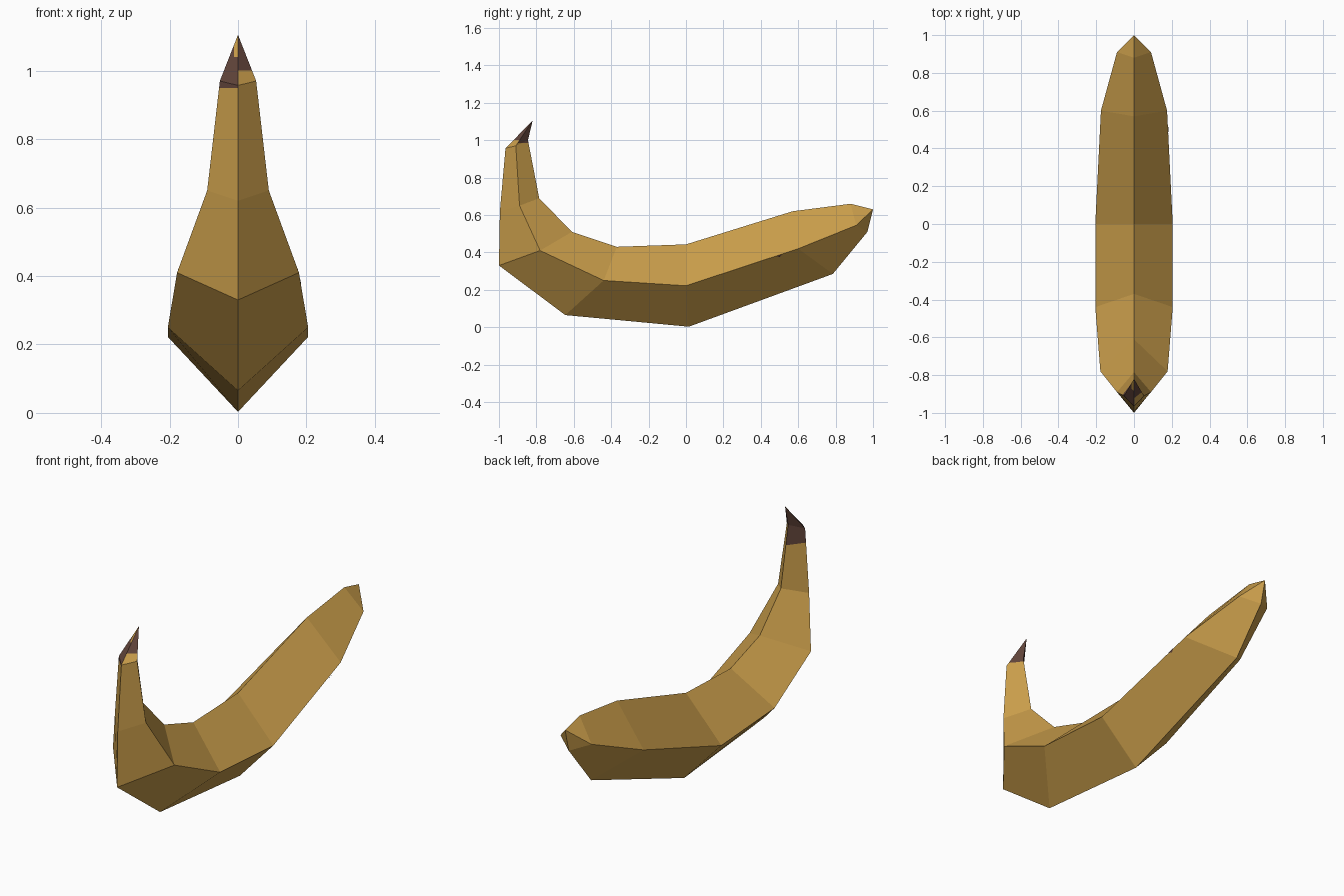
import bpy
import bmesh
from mathutils import Vector

cube = bpy.data.objects.get("Cube")
if cube:
    bpy.data.objects.remove(cube, do_unlink=True)


def make_material(name, color):
    mat = bpy.data.materials.new(name)
    mat.use_nodes = True
    mat.diffuse_color = (*color, 1)
    mat.node_tree.nodes["Principled BSDF"].inputs["Base Color"].default_value = (*color, 1)
    return mat


peel = make_material("golden peel", (0.59, 0.34, 0.07))
bark = make_material("dark brown stem", (0.115, 0.056, 0.041))


def finish(name, bm):
    mesh = bpy.data.meshes.new(name)
    bm.to_mesh(mesh)
    bm.free()
    mesh.materials.append(peel)
    mesh.materials.append(bark)
    obj = bpy.data.objects.new(name, mesh)
    bpy.context.collection.objects.link(obj)


# Diamond sections from blossom end to stem:
# inner edge (y, z), half width with side edge (x, y, z), outer edge (y, z)
SECTIONS = [
    ((0.88, 0.66), (0.09, 0.91, 0.545), (0.97, 0.51)),
    ((0.57, 0.62), (0.175, 0.60, 0.42), (0.785, 0.285)),
    ((0.0, 0.443), (0.205, 0.0, 0.222), (0.015, 0.003)),
    ((-0.37, 0.43), (0.205, -0.44, 0.25), (-0.645, 0.065)),
    ((-0.61, 0.51), (0.178, -0.78, 0.41), (-1.0, 0.33)),
    ((-0.785, 0.69), (0.09, -0.89, 0.65), (-0.995, 0.62)),
    ((-0.845, 1.0), (0.053, -0.91, 0.97), (-0.965, 0.957)),
]
BLOSSOM_TIP = (0, 1.0, 0.63)
STEM_TIP = (0, -0.82, 1.105)

# Fruit body, lofted through the sections and closed at both tips
bm = bmesh.new()
rings = []
for inner, (x, y, z), outer in SECTIONS:
    points = [(0, *inner), (x, y, z), (0, *outer), (-x, y, z)]
    rings.append([bm.verts.new(p) for p in points])

quarters = [[], [], [], []]  # stem faces: inner +x, outer +x, outer -x, inner -x
for ring, following in zip(rings, rings[1:]):
    for i in range(4):
        j = (i + 1) % 4
        face = bm.faces.new((ring[i], ring[j], following[j], following[i]))
        if following is rings[-1]:
            quarters[i].append(face)
for ring, tip in ((rings[0], BLOSSOM_TIP), (rings[-1], STEM_TIP)):
    apex = bm.verts.new(tip)
    for i in range(4):
        face = bm.faces.new((ring[i], ring[(i + 1) % 4], apex))
        if tip is STEM_TIP:
            quarters[i].append(face)
bmesh.ops.recalc_face_normals(bm, faces=bm.faces[:])


def split(faces, co, normal):
    """Cut the faces with a plane and return all of their pieces."""
    geom = set(faces)
    for f in faces:
        geom.update(f.edges)
        geom.update(f.verts)
    cut = bmesh.ops.bisect_plane(bm, geom=list(geom), dist=1e-5, plane_co=co, plane_no=normal)
    return [g for g in cut["geom"] if isinstance(g, bmesh.types.BMFace)]


# Brown stem end, starting at its own height on each quarter
for i, start in enumerate((0.985, 1.0, 0.95, 0.90)):
    pieces = split(quarters[i], (0, 0, start), (0, 0, 1))
    for face in pieces:
        face.material_index = int(face.calc_center_median().z > start)
    if i == 2:
        # Golden streak beside the ridge
        upper = split([f for f in pieces if f.material_index], (0, 0, 1.04), (0, 0, 1))
        upper = [f for f in upper if f.calc_center_median().z > 1.04]
        for face in split(upper, (-0.012, 0, 0), (1, 0, 0)):
            if face.calc_center_median().x > -0.012:
                face.material_index = 0
finish("fruit", bm)

# Small brown fleck just under the side edge
bm = bmesh.new()
edge_a, edge_b = Vector((0.175, 0.60, 0.42)), Vector((0.205, 0, 0.222))
start, end = edge_a.lerp(edge_b, 0.14), edge_a.lerp(edge_b, 0.20)
low = start.lerp(end, 0.4) + Vector((-0.006, 0, -0.01))
fleck = bm.faces.new([bm.verts.new(p + Vector((0.003, 0, -0.002))) for p in (start, low, end)])
fleck.material_index = 1
fleck.normal_update()
if fleck.normal.x < 0:
    fleck.normal_flip()
finish("fleck", bm)
